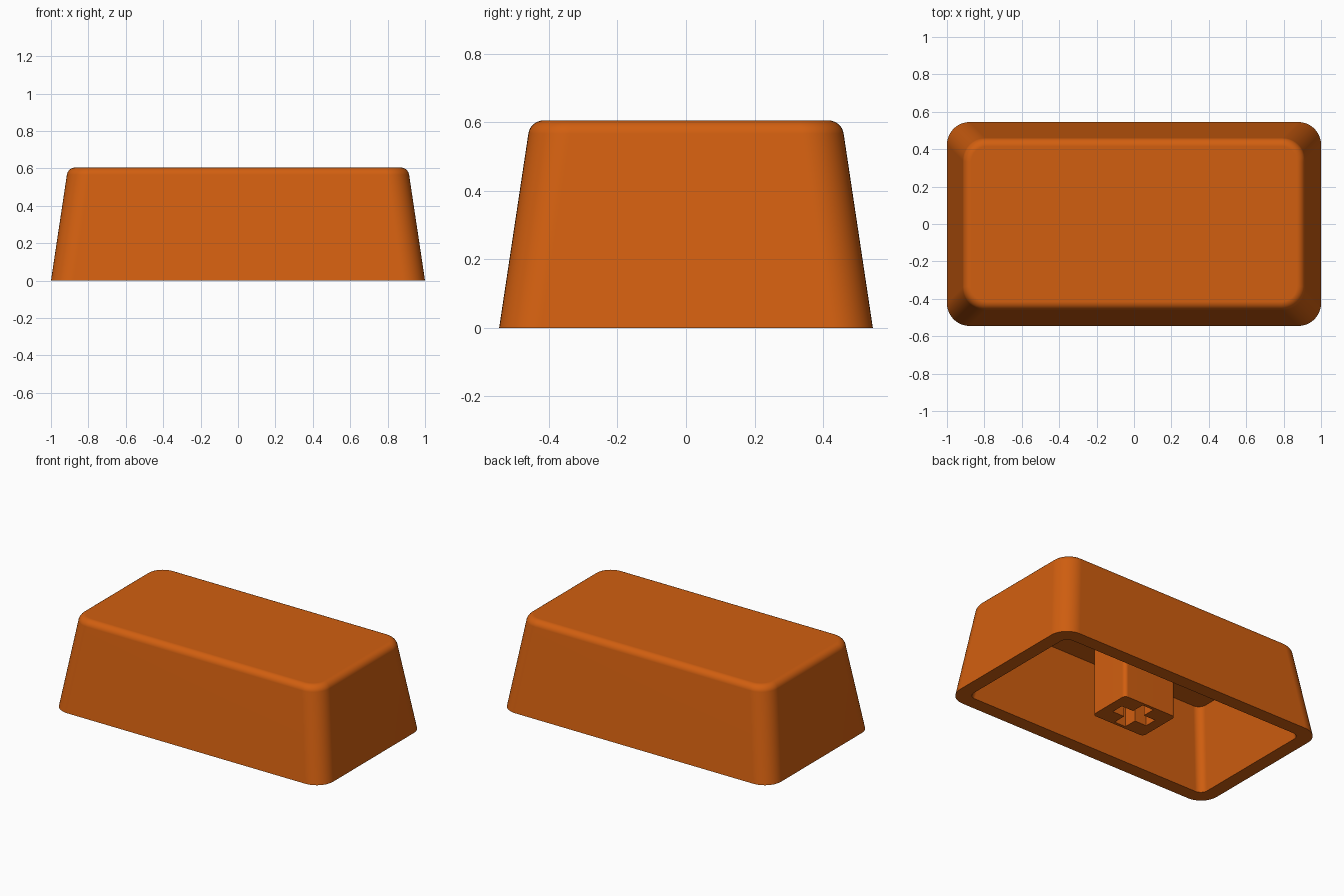
import bpy, bmesh, math

if "Cube" in bpy.data.objects:
    bpy.data.objects.remove(bpy.data.objects["Cube"])

orange = bpy.data.materials.new("orange_plastic")
orange.diffuse_color = (0.64, 0.114, 0.005, 1)
orange.use_nodes = True
orange.node_tree.nodes["Principled BSDF"].inputs["Base Color"].default_value = orange.diffuse_color

HEIGHT, CEILING = 0.605, 0.515
HX, HY, TAPER = 1.0, 0.545, 0.091


def rounded_rect(hx, hy, r, steps=10):
    """Outline of a rectangle with rounded corners, counter-clockwise."""
    pts = []
    for i, (sx, sy) in enumerate([(1, 1), (-1, 1), (-1, -1), (1, -1)]):
        for k in range(steps + 1):
            a = math.pi / 2 * (i + k / steps)
            pts.append((sx * (hx - r) + r * math.cos(a),
                        sy * (hy - r) + r * math.sin(a)))
    return pts


def loft(name, sections):
    """Closed solid through a list of (outline, z) sections."""
    bm = bmesh.new()
    loops = [[bm.verts.new((x, y, z)) for x, y in pts] for pts, z in sections]
    n = len(loops[0])
    for a, b in zip(loops, loops[1:]):
        for i in range(n):
            j = (i + 1) % n
            bm.faces.new((a[i], a[j], b[j], b[i]))
    bm.faces.new(loops[0][::-1])
    bm.faces.new(loops[-1])
    bmesh.ops.recalc_face_normals(bm, faces=bm.faces)
    mesh = bpy.data.meshes.new(name)
    bm.to_mesh(mesh)
    bm.free()
    obj = bpy.data.objects.new(name, mesh)
    bpy.context.collection.objects.link(obj)
    mesh.materials.append(orange)
    return obj


def smooth(obj):
    bpy.ops.object.select_all(action='DESELECT')
    obj.select_set(True)
    bpy.context.view_layer.objects.active = obj
    bpy.ops.object.shade_smooth_by_angle(angle=math.radians(35))
    mod = obj.modifiers.new("even_shading", 'WEIGHTED_NORMAL')
    mod.keep_sharp = True


# Hollow cap: cavity ceiling down to the rim, up the outside, over the top edge
sections = [
    (rounded_rect(HX - 0.182, HY - 0.182, 0.05), CEILING),
    (rounded_rect(HX - 0.091, HY - 0.091, 0.05), 0),
    (rounded_rect(HX, HY, 0.121), 0),
]
FILLET = 0.045
draft = math.atan(TAPER / HEIGHT)
# Fillet centre measured as an inset from the base outline
inset = TAPER + FILLET / math.tan((math.pi / 2 + draft) / 2)
for k in range(9):
    a = draft + (math.pi / 2 - draft) * k / 8
    d = inset - FILLET * math.cos(a)
    z = HEIGHT - FILLET + FILLET * math.sin(a)
    radius = 0.121 - (d - TAPER * z / HEIGHT)
    sections.append((rounded_rect(HX - d, HY - d, radius), z))
smooth(loft("keycap_shell", sections))

# Mounting stem under the ceiling
outline = rounded_rect(0.197, 0.15, 0.025, 6)
stem = loft("stem", [(outline, 0), (outline, CEILING + 0.02)])

# Cross-shaped socket in the stem
L, W = 0.13, 0.042
cross = [(L, -W), (L, W), (W, W), (W, L), (-W, L), (-W, W),
         (-L, W), (-L, -W), (-W, -W), (-W, -L), (W, -L), (W, -W)]
cutter = loft("socket_cutter", [(cross, -0.05), (cross, 0.25)])
cutter.hide_render = True
cutter.hide_viewport = True
cut = stem.modifiers.new("socket", 'BOOLEAN')
cut.operation = 'DIFFERENCE'
cut.solver = 'EXACT'
cut.object = cutter

# Bake the cut so the shading sees the final faces
baked = bpy.data.meshes.new_from_object(
    stem.evaluated_get(bpy.context.evaluated_depsgraph_get()))
stem.modifiers.clear()
stem.data = baked
bpy.data.objects.remove(cutter)
smooth(stem)
